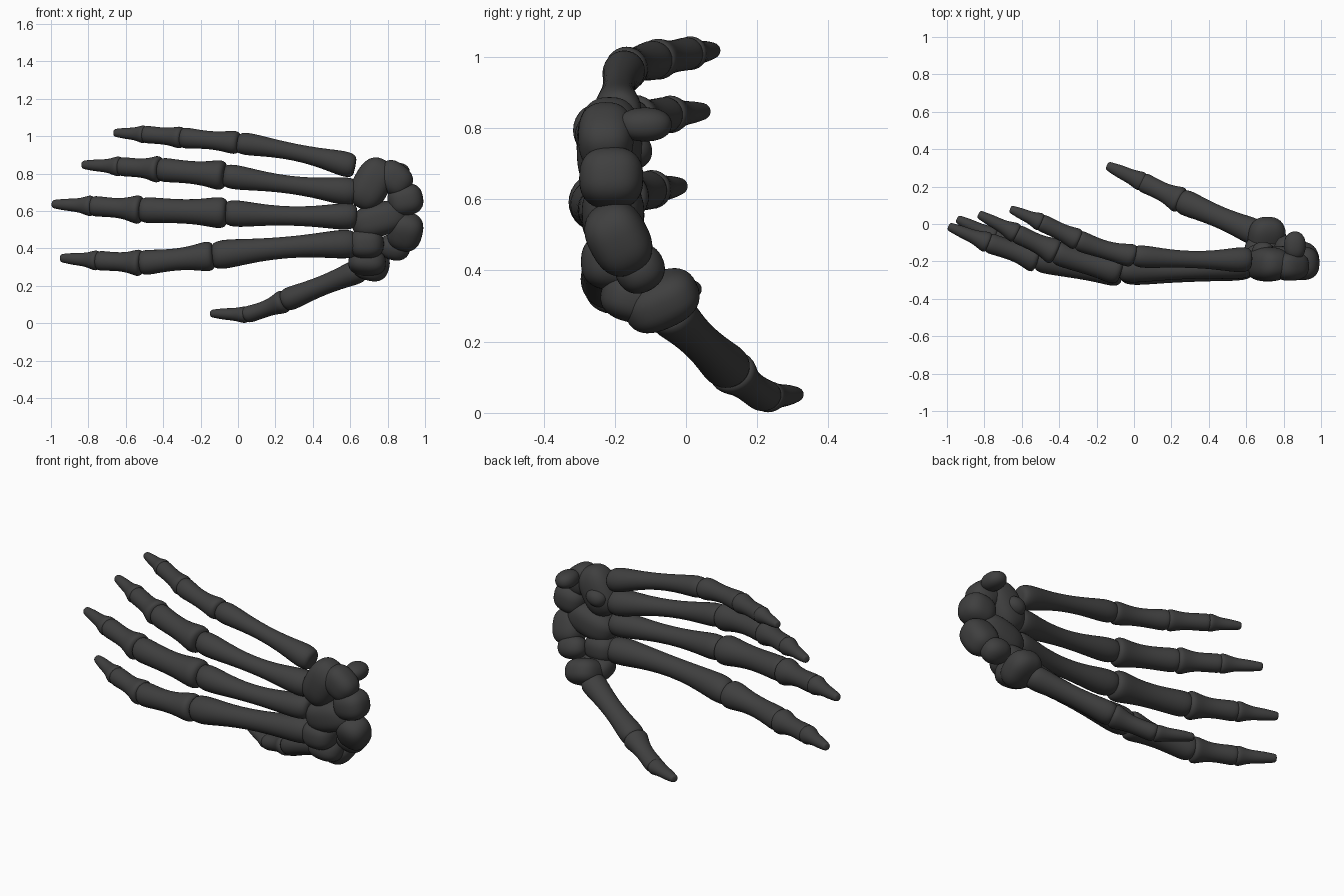
import bpy, bmesh, math
from mathutils import Vector, Euler

if "Cube" in bpy.data.objects:
    bpy.data.objects.remove(bpy.data.objects["Cube"])

bone_mat = bpy.data.materials.new("dark_bone")
bone_mat.diffuse_color = (0.05, 0.05, 0.05, 1)
bone_mat.use_nodes = True
bone_mat.node_tree.nodes["Principled BSDF"].inputs["Base Color"].default_value = bone_mat.diffuse_color


def finish(bm, name, levels):
    bmesh.ops.recalc_face_normals(bm, faces=bm.faces)
    me = bpy.data.meshes.new(name)
    bm.to_mesh(me)
    bm.free()
    for p in me.polygons:
        p.use_smooth = True
    me.materials.append(bone_mat)
    ob = bpy.data.objects.new(name, me)
    bpy.context.collection.objects.link(ob)
    if levels:
        ob.modifiers.new("smooth", 'SUBSURF').levels = levels
        ob.modifiers["smooth"].render_levels = levels
    return ob


# Fraction along bone, and fullness of the ring relative to the end/shaft radii
STATIONS = [(0, .6), (.02, .88), (.08, 1), (.17, 1), (.32, 1), (.5, 1),
            (.68, 1), (.83, 1), (.92, 1), (.98, .88), (1, .6)]


def long_bone(name, a, b, r0, rm, r1, bow=(0, 0, 0), depth=1.0, sides=14):
    """Lofted shaft that swells from rm in the middle to r0 and r1 at its ends."""
    a, b, bow = Vector(a), Vector(b), Vector(bow)
    d = (b - a).normalized()
    a, b = a - d * .008, b + d * .008
    u = d.cross(Vector((0, 0, 1))).normalized()
    v = u.cross(d).normalized()
    bm = bmesh.new()
    rings = []
    for t, full in STATIONS:
        end = r0 if t < .5 else r1
        k = max(0, abs(t - .5) * 2 - .1) / .86
        k = min(k, 1)
        k = k * k * (3 - 2 * k)
        r = (rm + (end - rm) * k) * full * 1.03
        c = a.lerp(b, t) + bow * math.sin(math.pi * t)
        ring = []
        for i in range(sides):
            an = math.tau * i / sides
            ring.append(bm.verts.new(c + u * math.cos(an) * r * depth + v * math.sin(an) * r))
        rings.append(ring)
    for p, q in zip(rings, rings[1:]):
        for i in range(sides):
            j = (i + 1) % sides
            bm.faces.new((p[i], p[j], q[j], q[i]))
    bm.faces.new(rings[0])
    bm.faces.new(rings[-1])
    return finish(bm, name, 1)


def pebble(name, c, size, rot=(0, 0, 0), power=.8):
    """Rounded, slightly boxy wrist bone."""
    bm = bmesh.new()
    bmesh.ops.create_icosphere(bm, subdivisions=4, radius=1)
    m = Euler([math.radians(x) for x in rot]).to_matrix()
    for vert in bm.verts:
        p = [math.copysign(abs(x) ** power, x) * s for x, s in zip(vert.co, size)]
        vert.co = m @ Vector(p) + Vector(c)
    return finish(bm, name, 0)


# Fingers: joint positions from wrist to tip, then (start, shaft, end) radii per bone
fingers = {
    "index": ([(.63, -.20, .425), (-.135, -.21, .36), (-.52, -.15, .322), (-.75, -.07, .335), (-.94, .025, .348)],
              [(.08, .056, .08), (.082, .058, .068), (.074, .05, .053), (.056, .034, .024)], (0, -.03, .012)),
    "middle": ([(.63, -.22, .572), (-.065, -.25, .59), (-.52, -.185, .606), (-.78, -.10, .627), (-.985, -.015, .637)],
               [(.074, .05, .074), (.086, .064, .07), (.08, .052, .055), (.058, .034, .024)], (0, -.025, -.008)),
    "ring": ([(.63, -.21, .70), (-.075, -.245, .79), (-.42, -.15, .822), (-.63, -.05, .838), (-.825, .05, .847)],
             [(.078, .046, .068), (.082, .06, .065), (.074, .05, .051), (.056, .033, .024)], (0, -.02, -.005)),
    "little": ([(.62, -.19, .838), (0, -.17, .965), (-.30, -.085, .992), (-.5, .01, 1.01), (-.655, .078, 1.018)],
               [(.07, .044, .062), (.064, .048, .057), (.06, .045, .047), (.05, .031, .022)], (0, -.01, .012)),
}
parts = ["metacarpal", "proximal_phalanx", "middle_phalanx", "distal_phalanx"]
for finger, (joints, radii, bow) in fingers.items():
    for i, part in enumerate(parts):
        b = bow if i == 0 else (0, -.012 if i == 1 else 0, 0)
        long_bone(f"{finger}_{part}", joints[i], joints[i + 1], *radii[i], bow=b)

# Thumb
thumb = [(.66, -.05, .285), (.25, .125, .12), (.045, .225, .045), (-.138, .31, .052)]
long_bone("thumb_metacarpal", thumb[0], thumb[1], .066, .052, .064, depth=1.1)
long_bone("thumb_proximal_phalanx", thumb[1], thumb[2], .064, .043, .046, bow=(0, 0, -.006), depth=1.15)
long_bone("thumb_distal_phalanx", thumb[2], thumb[3], .046, .032, .022, depth=1.15)

# Wrist, far row
pebble("trapezium", (.71, -.07, .315), (.10, .11, .075), (25, 15, 0))
pebble("trapezium_ridge", (.69, -.15, .325), (.10, .09, .07), (-15, 5, 0))
pebble("trapezoid", (.685, -.20, .425), (.095, .095, .08), (0, 0, 0))
pebble("capitate", (.755, -.205, .555), (.15, .088, .09), (0, -15, 0))
pebble("hamate", (.715, -.215, .745), (.10, .092, .145), (0, 28, 0))
pebble("hamate_hook", (.69, -.15, .735), (.06, .055, .05), (0, -15, 0), .95)

# Wrist, near row
pebble("scaphoid", (.895, -.19, .49), (.092, .085, .105), (28, 14, 0))
pebble("scaphoid_tubercle", (.835, -.13, .405), (.085, .07, .065), (28, 14, 0), .9)
pebble("lunate", (.895, -.21, .66), (.095, .09, .085), (0, -10, 0))
pebble("triquetrum", (.835, -.225, .775), (.10, .078, .085), (0, 38, 0))
pebble("pisiform", (.86, -.115, .81), (.058, .075, .047), (0, 8, 0), .9)
